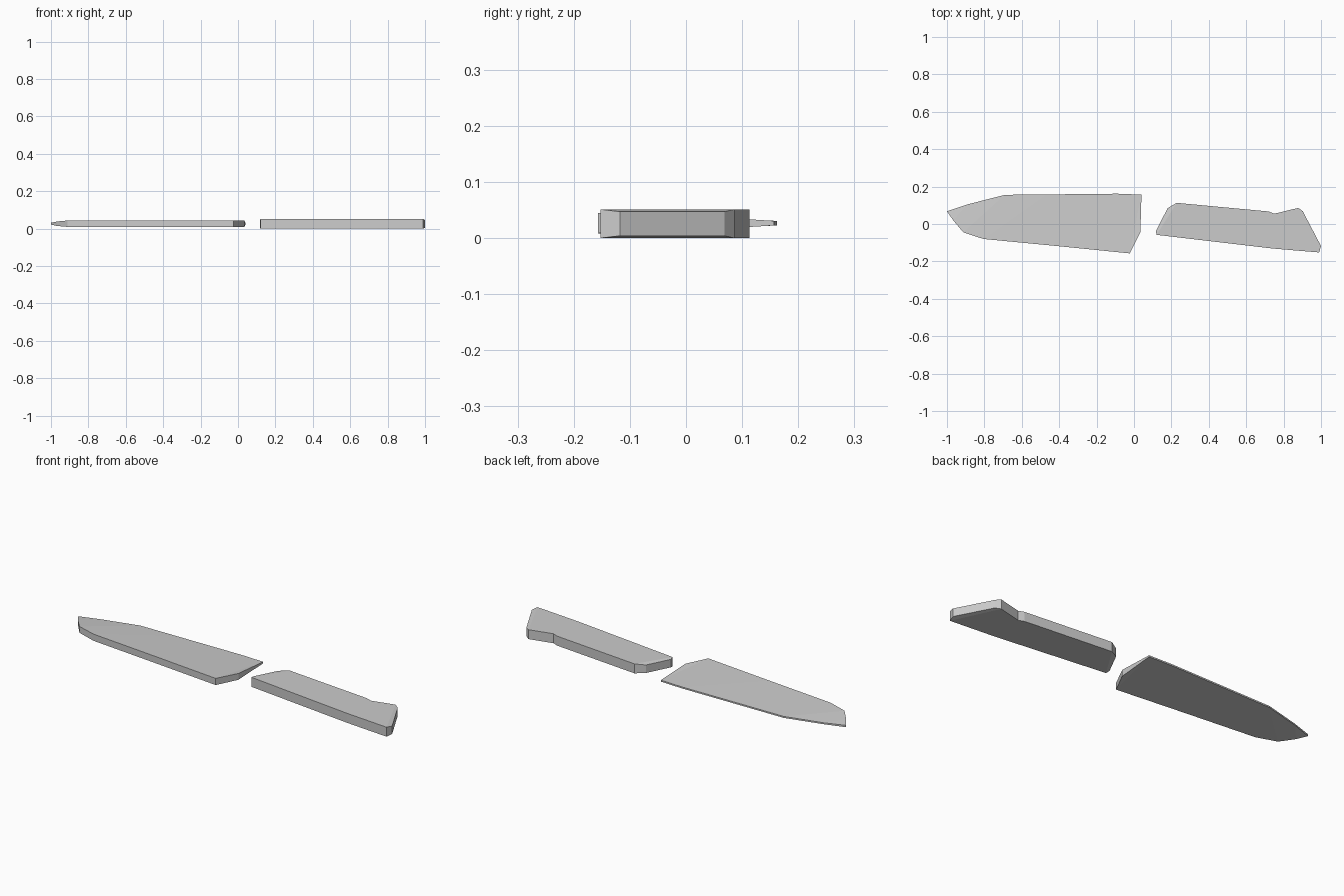
import bpy, bmesh

if "Cube" in bpy.data.objects:
    bpy.data.objects.remove(bpy.data.objects["Cube"])

def plate(name, stations, mid):
    """Slab from (upper, lower) outline pairs; each point is (x, y, half thickness)."""
    bm = bmesh.new()
    cache = {}

    def vert(p, s):
        if (p, s) not in cache:
            cache[p, s] = bm.verts.new((p[0], p[1], mid + s * p[2]))
        return cache[p, s]

    def face(pts):
        vs = list(dict.fromkeys(vert(p, s) for p, s in pts))
        if len(vs) > 2:
            bm.faces.new(vs)

    for (u0, l0), (u1, l1) in zip(stations, stations[1:]):
        for s in (1, -1):
            face([(u0, s), (l0, s), (l1, s), (u1, s)])
        for a, b in ((u0, u1), (l0, l1)):
            face([(a, 1), (b, 1), (b, -1), (a, -1)])
    for u, l in (stations[0], stations[-1]):
        face([(u, 1), (l, 1), (l, -1), (u, -1)])
    bmesh.ops.recalc_face_normals(bm, faces=bm.faces)
    mesh = bpy.data.meshes.new(name)
    bm.to_mesh(mesh)
    bm.free()
    obj = bpy.data.objects.new(name, mesh)
    bpy.context.collection.objects.link(obj)
    return obj

# Blade: thick spine on the -y side, thin cutting edge on the +y side
tip = (-1.0, .068, .005)
heel = (.04, .157, .004)
plate("blade", [
    (tip, tip),
    ((-.89, .105, .004), (-.967, .02, .012)),
    ((-.69, .156, .004), (-.912, -.045, .017)),
    ((-.47, .158, .004), (-.805, -.08, .018)),
    ((-.09, .162, .004), (-.41, -.118, .018)),
    (heel, (-.023, -.157, .018)),
    (heel, (.034, -.045, .017)),
], .0265)

# Handle: straight back, finger notch and flared butt, slightly thinner at the ends
E, F = .0215, .0255
waist = (.74, -.131, F)
plate("handle", [
    ((.18, .085, E), (.117, -.038, E)),
    ((.228, .113, F), (.121, -.058, F)),
    ((.72, .067, F), waist),
    ((.75, .055, F), waist),
    ((.878, .086, F), (.99, -.152, F)),
    ((.902, .069, E), (1.0, -.118, E)),
], .0255)
